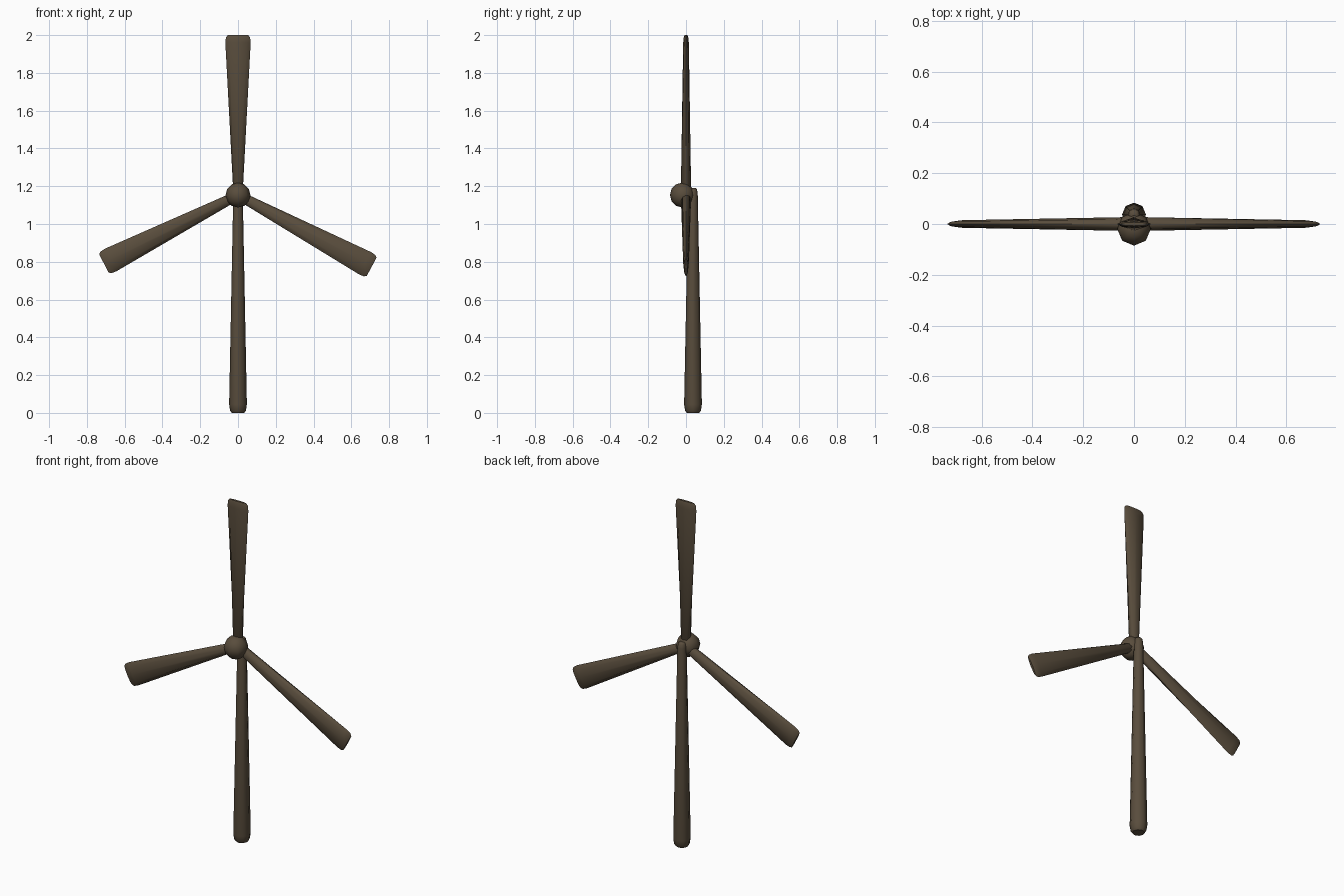
import bpy, bmesh, math
from mathutils import Matrix, Vector

if "Cube" in bpy.data.objects:
    bpy.data.objects.remove(bpy.data.objects["Cube"])

brown = bpy.data.materials.new("dark_brown")
brown.diffuse_color = (0.1, 0.074, 0.046, 1)
brown.use_nodes = True
brown.node_tree.nodes["Principled BSDF"].inputs["Base Color"].default_value = brown.diffuse_color


def finish(bm, name):
    bmesh.ops.recalc_face_normals(bm, faces=bm.faces[:])
    me = bpy.data.meshes.new(name)
    bm.to_mesh(me)
    bm.free()
    me.materials.append(brown)
    ob = bpy.data.objects.new(name, me)
    bpy.context.collection.objects.link(ob)
    bpy.ops.object.select_all(action='DESELECT')
    ob.select_set(True)
    bpy.context.view_layer.objects.active = ob
    bpy.ops.object.shade_smooth_by_angle(angle=math.radians(50))
    return ob


def loft(name, sections, matrix, sides=8):
    """Skin elliptical rings given as (height, x radius, y radius)."""
    bm = bmesh.new()
    rings = []
    for h, rx, ry in sections:
        rings.append([bm.verts.new((rx * math.cos(2 * math.pi * i / sides),
                                    ry * math.sin(2 * math.pi * i / sides), h))
                      for i in range(sides)])
    for a, b in zip(rings, rings[1:]):
        for i in range(sides):
            j = (i + 1) % sides
            bm.faces.new((a[i], a[j], b[j], b[i]))
    bm.faces.new(rings[0])
    bm.faces.new(rings[-1])
    bm.transform(matrix)
    return finish(bm, name)


# Tapered tower with rounded ends, set behind the hub
tower = [(0, 0.033, 0.033), (0.012, 0.042, 0.042), (0.045, 0.047, 0.047),
         (1.16, 0.025, 0.025), (1.183, 0.021, 0.021), (1.19, 0.014, 0.014)]
loft("tower", tower, Matrix.Translation((0, 0.037, 0)))

# Three blades that widen and thin towards the tip
hub_z = 1.153
for name, angle, length in (("top_blade", 0, 0.847),
                            ("right_blade", 118.2, 0.803),
                            ("left_blade", -117, 0.797)):
    sections = [(0.022, 0.017, 0.017), (0.035, 0.026, 0.027),
                (length - 0.04, 0.067, 0.015), (length - 0.012, 0.064, 0.012),
                (length, 0.054, 0.007)]
    m = Matrix.Translation((0, 0, hub_z)) @ Matrix.Rotation(math.radians(angle), 4, 'Y')
    loft(name, sections, m)

# Faceted ball hub in front
bm = bmesh.new()
bmesh.ops.create_uvsphere(bm, u_segments=8, v_segments=6, radius=0.066)
bm.transform(Matrix.Translation(Vector((0, -0.019, hub_z))))
finish(bm, "hub")
